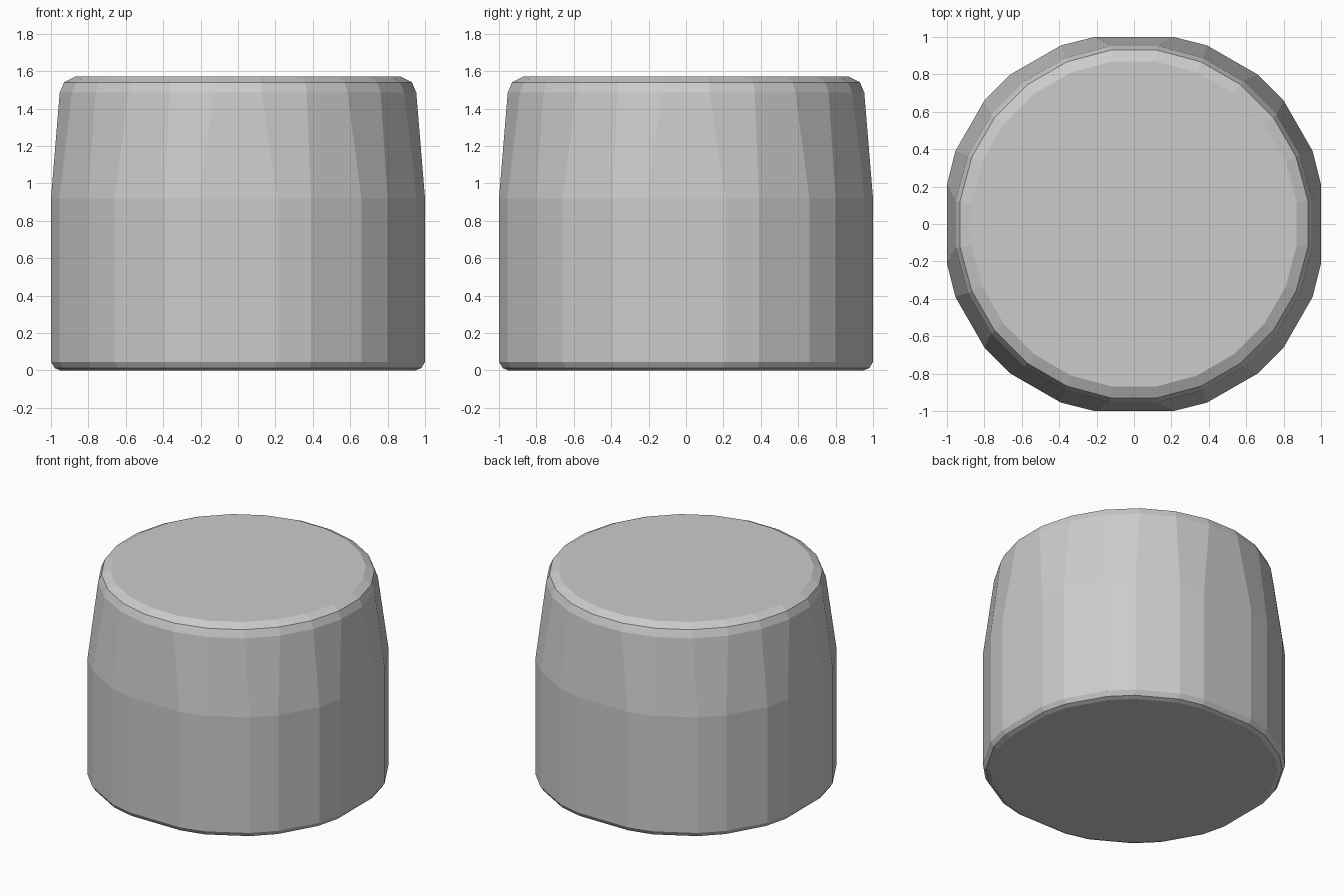
import bpy, bmesh
from math import cos, sin, radians

if "Cube" in bpy.data.objects:
    bpy.data.objects.remove(bpy.data.objects["Cube"])

# Lower outline: one quadrant of the 24-sided footprint
QUAD = [(1.0, 0.21), (0.955, 0.39), (0.80, 0.66)]
QUAD += [(y, x) for x, y in reversed(QUAD)]


def base_ring(scale):
    pts = []
    for turn in range(4):
        for x, y in QUAD:
            for _ in range(turn):
                x, y = -y, x
            pts.append((x * scale, y * scale))
    return pts


def round_ring(apothem):
    r = apothem / cos(radians(7.5))
    return [(r * cos(radians(7.5 + 15 * i)), r * sin(radians(7.5 + 15 * i)))
            for i in range(24)]


# Stacked rings: bevelled foot, straight wall, tapered shoulder, bevelled rim
rings = [
    (0.0, base_ring(0.95)),
    (0.012, base_ring(0.98)),
    (0.045, base_ring(1.0)),
    (0.92, base_ring(1.0)),
    (1.485, round_ring(0.953)),
    (1.54, round_ring(0.93)),
    (1.57, round_ring(0.87)),
]

bm = bmesh.new()
loops = [[bm.verts.new((x, y, z)) for x, y in pts] for z, pts in rings]
for low, high in zip(loops, loops[1:]):
    for i in range(24):
        j = (i + 1) % 24
        bm.faces.new((low[i], low[j], high[j], high[i]))
bm.faces.new(loops[0][::-1])
bm.faces.new(loops[-1])
bmesh.ops.recalc_face_normals(bm, faces=bm.faces)

mesh = bpy.data.meshes.new("drum_body")
bm.to_mesh(mesh)
bm.free()
body = bpy.data.objects.new("drum_body", mesh)
bpy.context.collection.objects.link(body)
